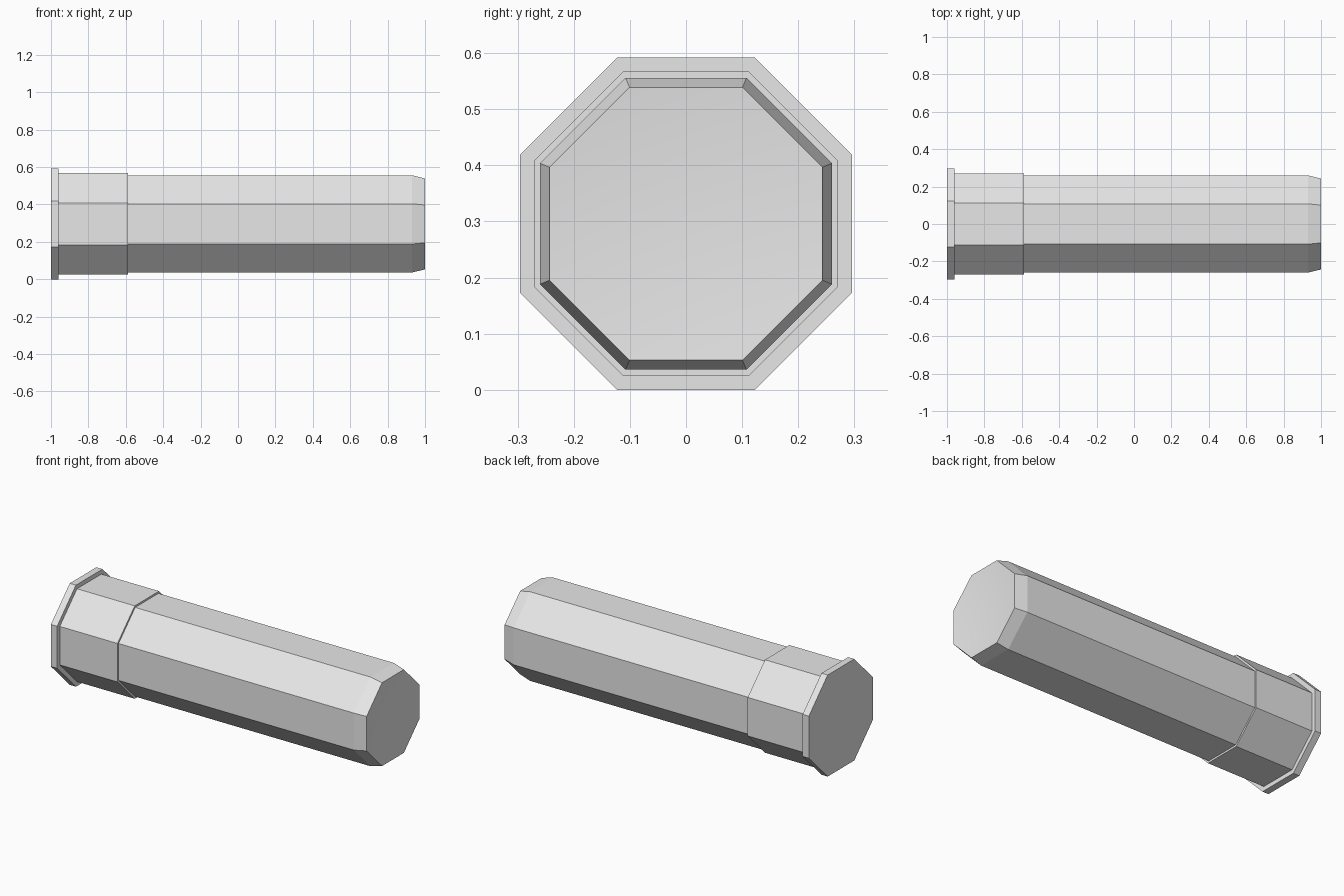
import bpy, bmesh, math

if "Cube" in bpy.data.objects:
    bpy.data.objects.remove(bpy.data.objects["Cube"])

SIDES = 8
MID_Z = 0.296                      # height of the long axis
K = 1 / math.cos(math.pi / SIDES)  # flat-to-corner radius factor

grey = bpy.data.materials.new("light_grey")
grey.diffuse_color = (0.8, 0.8, 0.8, 1)
grey.use_nodes = True
grey.node_tree.nodes["Principled BSDF"].inputs["Base Color"].default_value = grey.diffuse_color


def octagonal_part(name, profile, dish=False):
    """Sweep (x, flat radius) points around the long axis; radius 0 closes an end."""
    bm = bmesh.new()
    rings = []
    for x, r in profile:
        if r == 0:
            rings.append([bm.verts.new((x, 0, MID_Z))] * SIDES)
            continue
        ring = []
        for i in range(SIDES):
            a = 2 * math.pi * (i + 0.5) / SIDES
            ring.append(bm.verts.new((x, r * K * math.cos(a), MID_Z + r * K * math.sin(a))))
        rings.append(ring)
    for j, (a, b) in enumerate(zip(rings, rings[1:])):
        for i in range(SIDES):
            n = (i + 1) % SIDES
            corners = list(dict.fromkeys((a[i], b[i], b[n], a[n])))
            face = bm.faces.new(corners)
            # the dished end is the only softly shaded surface
            face.smooth = dish and j == len(rings) - 2
    # faces point away from the axis or out of the ends
    for f in bm.faces:
        f.normal_update()
        c = f.calc_center_median()
        if name == "body":
            out = f.normal.x if f.smooth else f.normal.y * c.y + f.normal.z * (c.z - MID_Z)
        elif abs(f.normal.x) > 0.9:
            out = f.normal.x * (1 if c.x > -0.99 else -1)
        else:
            out = f.normal.y * c.y + f.normal.z * (c.z - MID_Z)
        if out < 0:
            f.normal_flip()
    # keep the rim of the dish crisp
    for e in bm.edges:
        if len({f.smooth for f in e.link_faces}) == 2:
            e.smooth = False
    mesh = bpy.data.meshes.new(name)
    bm.to_mesh(mesh)
    bm.free()
    mesh.materials.append(grey)
    bpy.context.collection.objects.link(bpy.data.objects.new(name, mesh))


# Wide end plate with its inner shoulder
octagonal_part("end_flange", [(-1, 0), (-1, 0.296), (-0.96, 0.296), (-0.96, 0.271)])
# Short collar stepping down to the body
octagonal_part("collar", [(-0.96, 0.271), (-0.588, 0.271), (-0.588, 0.26)])
# Long body with tapered tip and a shallow dished end
octagonal_part("body", [(-0.588, 0.26), (0.93, 0.26), (1, 0.243), (0.975, 0)], dish=True)
